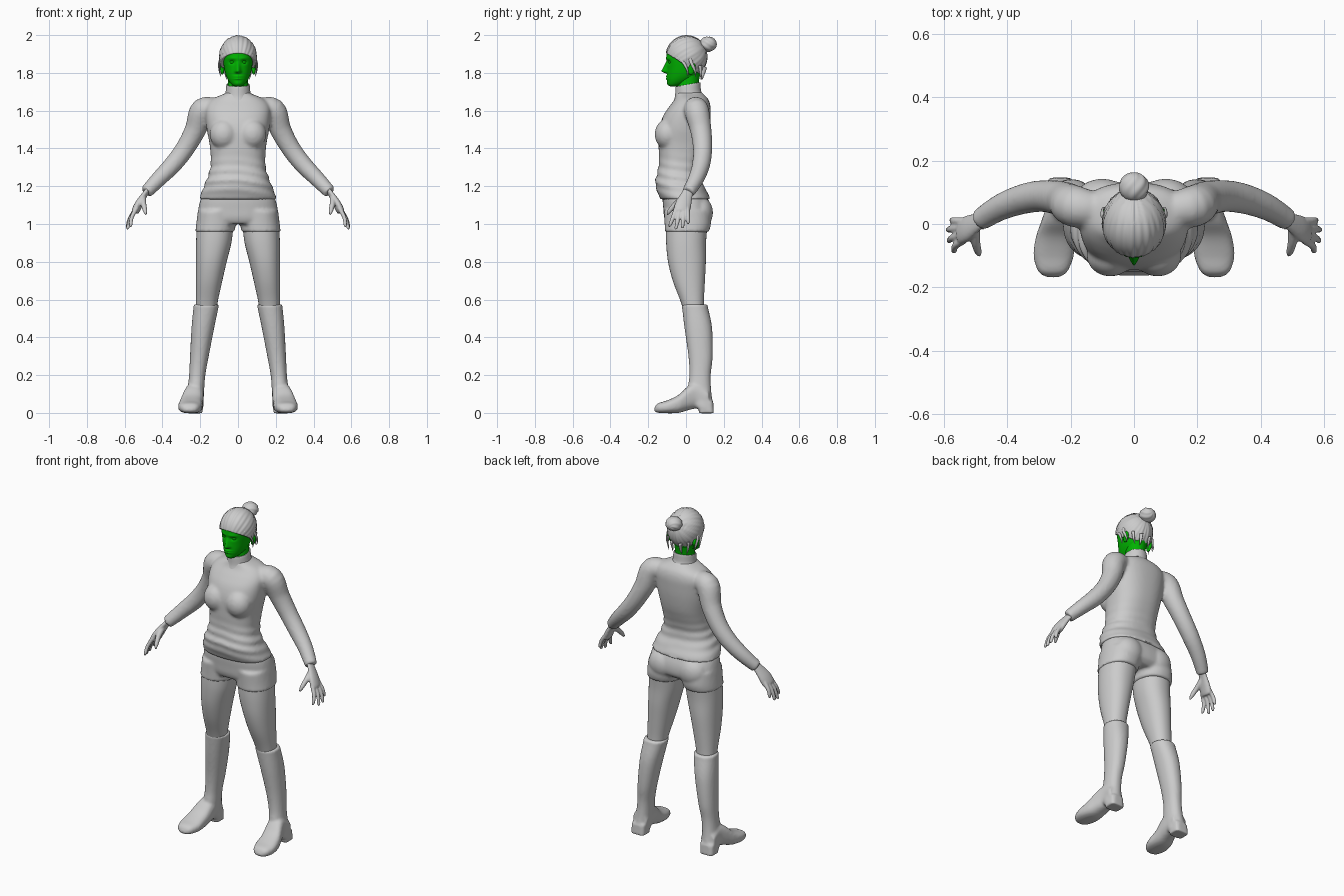
import bpy, bmesh, math
from mathutils import Vector, Matrix

if "Cube" in bpy.data.objects:
    bpy.data.objects.remove(bpy.data.objects["Cube"])

green = bpy.data.materials.new("face_green")
green.diffuse_color = (0.0, 0.45, 0.0, 1)
green.use_nodes = True
green.node_tree.nodes["Principled BSDF"].inputs["Base Color"].default_value = green.diffuse_color


def spline(rows, sub):
    """Catmull-Rom samples through tuples of numbers."""
    out = []
    for i in range(len(rows) - 1):
        p = [Vector(rows[min(max(j, 0), len(rows) - 1)]) for j in range(i - 1, i + 3)]
        for s in range(sub):
            t = s / sub
            out.append(0.5 * (2 * p[1] + (p[2] - p[0]) * t + (2 * p[0] - 5 * p[1] + 4 * p[2] - p[3]) * t * t
                              + (3 * p[1] - p[0] - 3 * p[2] + p[3]) * t ** 3))
    return out + [Vector(rows[-1])]


def skin(bm, rings):
    """Join rings of points into a closed tube."""
    vs = [[bm.verts.new(p) for p in r] for r in rings]
    n = len(vs[0])
    for a, b in zip(vs, vs[1:]):
        for j in range(n):
            bm.faces.new((a[j], a[(j + 1) % n], b[(j + 1) % n], b[j]))
    bm.faces.new(vs[0][::-1])
    bm.faces.new(vs[-1])


def loft(bm, rows, n=40, k=2.2, sub=5, along_y=False):
    """Rows are (height, min x, max x, min depth, max depth)."""
    rings = []
    for h, x0, x1, y0, y1 in spline(rows, sub):
        ring = []
        for j in range(n):
            a = 2 * math.pi * j / n
            c, s = math.cos(a), math.sin(a)
            x = (x0 + x1) / 2 + (x1 - x0) / 2 * math.copysign(abs(c) ** (2 / k), c)
            y = (y0 + y1) / 2 + (y1 - y0) / 2 * math.copysign(abs(s) ** (2 / k), s)
            ring.append((x, h, y) if along_y else (x, y, h))
        rings.append(ring)
    skin(bm, rings)


def sym(rows):
    return [(z, -w, w, a, b) for z, w, a, b in rows]


def tube(bm, path, flat=(0, 1, 0), thin=1.0, n=20, sub=5):
    """Tube through (x, y, z, radius), thinned along the flat direction."""
    pts = spline(path, sub)
    rings = []
    for i, p in enumerate(pts):
        t = (pts[min(i + 1, len(pts) - 1)].xyz - pts[max(i - 1, 0)].xyz).normalized()
        u = Vector(flat)
        u = (u - t * u.dot(t)).normalized()
        v = t.cross(u)
        rings.append([p.xyz + p.w * (u * thin * math.cos(2 * math.pi * j / n) + v * math.sin(2 * math.pi * j / n))
                      for j in range(n)])
    skin(bm, rings)


def ball(bm, loc, scale, rot=0):
    m = Matrix.Translation(loc) @ Matrix.Rotation(rot, 4, 'X') @ Matrix.Diagonal((*scale, 1))
    bmesh.ops.create_uvsphere(bm, u_segments=24, v_segments=16, radius=1, matrix=m)


def finish(bm, name, voxel=0, smooth=4, mirror=False, mat=None):
    bmesh.ops.recalc_face_normals(bm, faces=bm.faces)
    me = bpy.data.meshes.new(name)
    bm.to_mesh(me)
    bm.free()
    ob = bpy.data.objects.new(name, me)
    bpy.context.collection.objects.link(ob)
    me.polygons.foreach_set("use_smooth", [True] * len(me.polygons))
    if voxel:
        m = ob.modifiers.new("fuse", 'REMESH')
        m.mode, m.voxel_size, m.use_smooth_shade = 'VOXEL', voxel, True
        m = ob.modifiers.new("soften", 'SMOOTH')
        m.iterations = smooth
    if mirror:
        m = ob.modifiers.new("mirror", 'MIRROR')
        m.use_mirror_merge = False
    if mat:
        me.materials.append(mat)
    return ob


def g(d, s):
    return math.exp(-(d / s) ** 2)


# Shirt: torso with waist folds, bust and both sleeves, fused
bm = bmesh.new()
loft(bm, sym([(1.13, .206, -.135, .128), (1.17, .192, -.152, .113), (1.22, .172, -.162, .085),
              (1.28, .15, -.15, .075), (1.34, .144, -.143, .088), (1.42, .15, -.145, .112),
              (1.5, .165, -.143, .125), (1.57, .172, -.122, .13), (1.62, .17, -.09, .13),
              (1.66, .14, -.06, .118), (1.69, .072, -.052, .09), (1.70, .06, -.05, .08)]), n=64, k=2.4)
for v in bm.verts:
    x, y, z = v.co
    fold = .006 * g(z - 1.25, .08) * math.sin(z * 120 + 9 * abs(x) + 8 * x + 14 * y)
    v.co.x *= 1 + 6 * fold
    v.co.y *= 1 + 6 * fold
for s in (-1, 1):
    ball(bm, (.075 * s, -.098, 1.475), (.075, .068, .08))
    tube(bm, [(x * s, y, z, r) for x, y, z, r in [
        (.1, .045, 1.61, .05), (.185, .055, 1.603, .066), (.225, .078, 1.5, .057), (.28, .088, 1.4, .051),
        (.345, .08, 1.315, .048), (.42, .053, 1.238, .042), (.487, .012, 1.168, .035)]])
finish(bm, "shirt", .009, 6)

# Collar
bm = bmesh.new()
loft(bm, sym([(1.665, .08, -.065, .095), (1.69, .067, -.058, .08), (1.735, .062, -.055, .076),
              (1.737, .057, -.05, .07)]), k=2)
for v in bm.verts:
    v.co.z += .18 * (v.co.y - .01)
finish(bm, "collar")

# Shorts: hips, seat and short leg sleeves, fused
bm = bmesh.new()
loft(bm, sym([(1.17, .175, -.12, .095), (1.13, .198, -.124, .118), (1.08, .21, -.12, .133),
              (1.03, .216, -.115, .13), (1.0, .2, -.1, .1)]), k=2.4)
for s in (-1, 1):
    ball(bm, (.1 * s, .075, 1.06), (.088, .068, .085))
    rows = [(1.07, .008, .212, -.117, .13), (1.0, .012, .221, -.113, .132), (.957, .02, .226, -.112, .12)]
    loft(bm, [(z, *sorted((x0 * s, x1 * s)), y0, y1) for z, x0, x1, y0, y1 in rows])
finish(bm, "shorts", .009, 3)

# Legs
bm = bmesh.new()
loft(bm, [(.985, .025, .218, -.105, .113), (.9, .035, .222, -.105, .106), (.8, .06, .223, -.095, .105),
          (.7, .083, .223, -.07, .1), (.6, .105, .222, -.032, .095), (.54, .115, .222, -.012, .095)])
finish(bm, "leg", mirror=True)

# Boots: shaft, foot and heel block, fused
bm = bmesh.new()
loft(bm, [(.575, .1, .237, -.024, .115), (.56, .103, .236, -.021, .116), (.45, .126, .246, -.008, .138),
          (.3, .155, .254, .013, .141), (.2, .173, .259, .018, .131), (.12, .179, .268, .01, .133),
          (.05, .183, .278, .03, .142), (.025, .184, .28, .05, .145)])
loft(bm, [(-.168, .235, .275, .008, .025), (-.15, .21, .302, .001, .05), (-.1, .19, .317, -.002, .066),
          (-.04, .187, .309, .0, .095), (.01, .183, .292, .014, .14), (.06, .181, .277, .025, .16),
          (.12, .184, .277, .03, .12)], k=2.6, along_y=True)
loft(bm, [(-.002, .188, .278, .07, .148), (.06, .186, .276, .06, .144)], k=4, sub=1)
finish(bm, "boot", .008, 3, mirror=True)

# Hands: palm, fingers and thumb, fused
bm = bmesh.new()
side = (.9, .15, .4)
tube(bm, [(.465, .022, 1.19, .028), (.492, .006, 1.158, .031), (.522, -.012, 1.11, .042),
          (.54, -.022, 1.075, .043), (.546, -.024, 1.062, .036)], side, .48)
for by, tx, ty, tz in [(-.052, .568, -.085, .985), (-.033, .583, -.052, .972),
                       (-.012, .586, -.018, .978), (.008, .574, .012, 1.0)]:
    bx, bz = .537, 1.085
    tube(bm, [(bx, by, bz, .012), ((bx + tx) / 2 + .01, (by + ty) / 2, (bz + tz) / 2, .0112),
              (tx, ty, tz + .008, .009), (tx, ty, tz, .004)], side, n=12)
tube(bm, [(.505, -.01, 1.14, .02), (.5, -.055, 1.105, .015), (.492, -.086, 1.07, .012),
          (.487, -.1, 1.048, .005)], (1, 0, 0), n=12)
finish(bm, "hand", .005, 3, mirror=True)

# Head with sculpted nose, eye sockets, lips and chin
bm = bmesh.new()
loft(bm, sym([(1.728, .015, -.083, -.05), (1.738, .033, -.094, -.015), (1.76, .051, -.1, .035),
              (1.79, .065, -.101, .072), (1.83, .074, -.101, .088), (1.87, .079, -.104, .095),
              (1.91, .08, -.1, .095), (1.95, .066, -.075, .078), (1.97, .04, -.045, .045)]), n=96, k=2.1, sub=10)
for v in bm.verts:
    x, y, z = v.co
    if y < -.03:
        t = min(max((1.862 - z) / .052, 0), 1)
        drop = min(max((z - 1.795) / .012, 0), 1)
        d = .03 * t * drop * g(x, .009 + .005 * t)
        d += .006 * (g(z - 1.781, .005) + g(z - 1.769, .005)) * g(x, .022)
        d += .004 * g(z - 1.742, .012) * g(x, .02) + .004 * g(z - 1.877, .008) * g(abs(x) - .03, .025)
        d -= .01 * g(abs(x) - .031, .016) * g(z - 1.857, .011)
        v.co.y -= d
finish(bm, "head", mat=green)

# Eyes, ears and neck
bm = bmesh.new()
ball(bm, (.031, -.08, 1.857), (.013, .013, .01))
finish(bm, "eye", mirror=True, mat=green)
bm = bmesh.new()
ball(bm, (.083, .03, 1.822), (.011, .02, .034), -.2)
ball(bm, (.089, .034, 1.83), (.008, .018, .022), -.2)
finish(bm, "ear", .004, 2, mirror=True, mat=green)
bm = bmesh.new()
loft(bm, sym([(1.7, .058, -.047, .07), (1.75, .054, -.046, .068), (1.82, .056, -.04, .08)]), k=2)
finish(bm, "neck", mat=green)

# Hair cap: combed back towards the bun, hairline varies round the head
bm = bmesh.new()
n, rows = 128, 28
centre, bun = Vector((0, .003, 1.885)), Vector((0, .117, 1.952))
axis = (bun - centre).normalized()
side_v = Vector((1, 0, 0))
up_v = axis.cross(side_v)
rings = []
for i in range(rows + 2):
    ring = []
    for j in range(n):
        a = 2 * math.pi * j / n
        f = -math.cos(a)  # +1 at the forehead, -1 at the nape
        edge = 1.827 + (.078 * f ** .8 if f > 0 else .035 * f)
        ph = math.acos((edge - centre.z) / .115) * (.02 + .98 * min(i / rows, 1))
        d = Vector((math.sin(a) * math.sin(ph) * .1, -f * math.sin(ph) * .11, math.cos(ph) * .113))
        roll = math.atan2(d.dot(up_v), d.dot(side_v))
        k = 1 + .012 * math.sin(roll * 26) + .008 * math.sin(roll * 11 + 1)
        ring.append(centre + d * (k if i <= rows else .9))
    rings.append(ring)
skin(bm, rings)
finish(bm, "hair")

# Hair bun with a spiral twist
bm = bmesh.new()
bmesh.ops.create_uvsphere(bm, u_segments=48, v_segments=32, radius=1)
for v in bm.verts:
    a = math.atan2(v.co.y, v.co.x)
    v.co *= 1 + .03 * math.sin(7 * a + 6 * v.co.z) * math.hypot(v.co.x, v.co.y)
    v.co = bun + Vector((v.co.x * .047, v.co.z * .046, v.co.y * .04))
finish(bm, "hair_bun")

# Loose locks at the temples and nape
bm = bmesh.new()
for path in [[(.078, -.055, 1.905, .008), (.092, -.02, 1.865, .009), (.098, .005, 1.82, .006), (.094, .01, 1.785, .002)],
             [(.09, .02, 1.88, .01), (.1, .03, 1.85, .009), (.098, .048, 1.81, .006), (.09, .05, 1.78, .002)],
             [(.07, .075, 1.84, .01), (.068, .078, 1.8, .007), (.06, .08, 1.765, .002)],
             [(.03, .1, 1.83, .012), (.028, .09, 1.79, .008), (.03, .085, 1.765, .002)]]:
    tube(bm, path, (1, .3, 0), .6, n=10)
finish(bm, "hair_lock", mirror=True)
